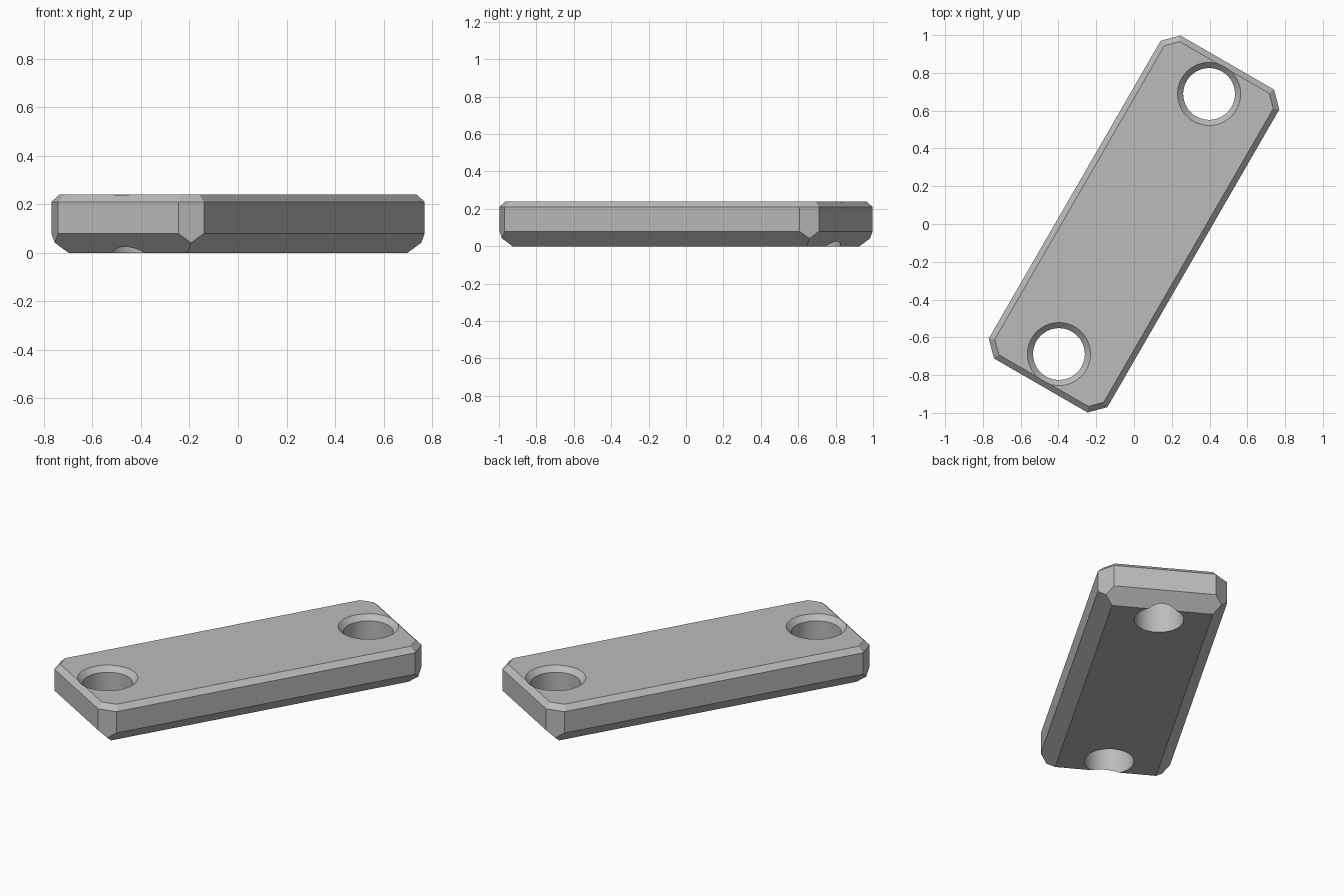
import bpy
import bmesh
from math import radians, sin, cos, pi
from mathutils import Matrix, Vector

if "Cube" in bpy.data.objects:
    bpy.data.objects.remove(bpy.data.objects["Cube"], do_unlink=True)

W, L, H = 0.363, 0.987, 0.24          # half width, half length, height
CORNER, TOP, BOTTOM = 0.077, 0.03, 0.08   # chamfer sizes
HOLE_Y, HOLE_R = 0.795, 0.137

grey = bpy.data.materials.new("plain grey")
grey.use_nodes = True
colour = (0.5, 0.5, 0.5, 1)
grey.diffuse_color = colour
grey.node_tree.nodes["Principled BSDF"].inputs["Base Color"].default_value = colour


def make_object(name, bm):
    bmesh.ops.recalc_face_normals(bm, faces=bm.faces)
    mesh = bpy.data.meshes.new(name)
    bm.to_mesh(mesh)
    bm.free()
    mesh.materials.append(grey)
    obj = bpy.data.objects.new(name, mesh)
    bpy.context.collection.objects.link(obj)
    return obj


def slice_off(bm, point, normal):
    """Cut away everything beyond a plane and cap the opening."""
    geom = bm.verts[:] + bm.edges[:] + bm.faces[:]
    cut = bmesh.ops.bisect_plane(bm, geom=geom, dist=1e-6, plane_co=point,
                                 plane_no=normal, clear_outer=True)
    edges = [e for e in cut["geom_cut"] if isinstance(e, bmesh.types.BMEdge)]
    bmesh.ops.contextual_create(bm, geom=edges)


# Plate: a block with cut corners and chamfered rims
bm = bmesh.new()
bmesh.ops.create_cube(bm, size=1, matrix=Matrix.Translation((0, 0, H / 2))
                      @ Matrix.Diagonal((2 * W, 2 * L, H, 1)))
up = Vector((0, 0, 1))
sides = [(Vector((s * W, 0, 0)), Vector((s, 0, 0))) for s in (-1, 1)]
sides += [(Vector((0, s * L, 0)), Vector((0, s, 0))) for s in (-1, 1)]
corners = [(Vector((sx * W, sy * (L - CORNER), 0)), Vector((sx, sy, 0)).normalized())
           for sx in (-1, 1) for sy in (-1, 1)]
for point, normal in corners:
    slice_off(bm, point, normal)
for point, normal in sides + corners:
    slice_off(bm, point + up * (H - TOP), normal + up)
for point, normal in sides:
    slice_off(bm, point + up * BOTTOM, normal - up)
plate = make_object("plate", bm)

# Cutters: turned profile of a through hole with a countersunk mouth
profile = [(HOLE_R, -0.1), (HOLE_R, H - TOP), (HOLE_R + TOP, H), (HOLE_R + TOP, H + 0.1)]
SEGMENTS = 64
bm = bmesh.new()
for side in (-1, 1):
    rings = [[bm.verts.new((r * cos(2 * pi * i / SEGMENTS),
                            side * HOLE_Y + r * sin(2 * pi * i / SEGMENTS), z))
              for i in range(SEGMENTS)] for r, z in profile]
    for low, high in zip(rings, rings[1:]):
        for i in range(SEGMENTS):
            j = (i + 1) % SEGMENTS
            bm.faces.new((low[i], low[j], high[j], high[i]))
    bm.faces.new(rings[0])
    bm.faces.new(rings[-1])
cutter = make_object("hole_cutter", bm)
cutter.hide_render = True

# Drill the holes, then discard the cutter
drill = plate.modifiers.new("holes", "BOOLEAN")
drill.operation = "DIFFERENCE"
drill.solver = "EXACT"
drill.object = cutter
bpy.context.view_layer.objects.active = plate
plate.select_set(True)
cutter.select_set(False)
bpy.ops.object.modifier_apply(modifier=drill.name)
bpy.data.objects.remove(cutter, do_unlink=True)

# Smooth hole walls, crisp chamfers, plate turned on the ground
bpy.ops.object.shade_smooth_by_angle(angle=radians(20))
plate.rotation_euler.z = radians(-30)
